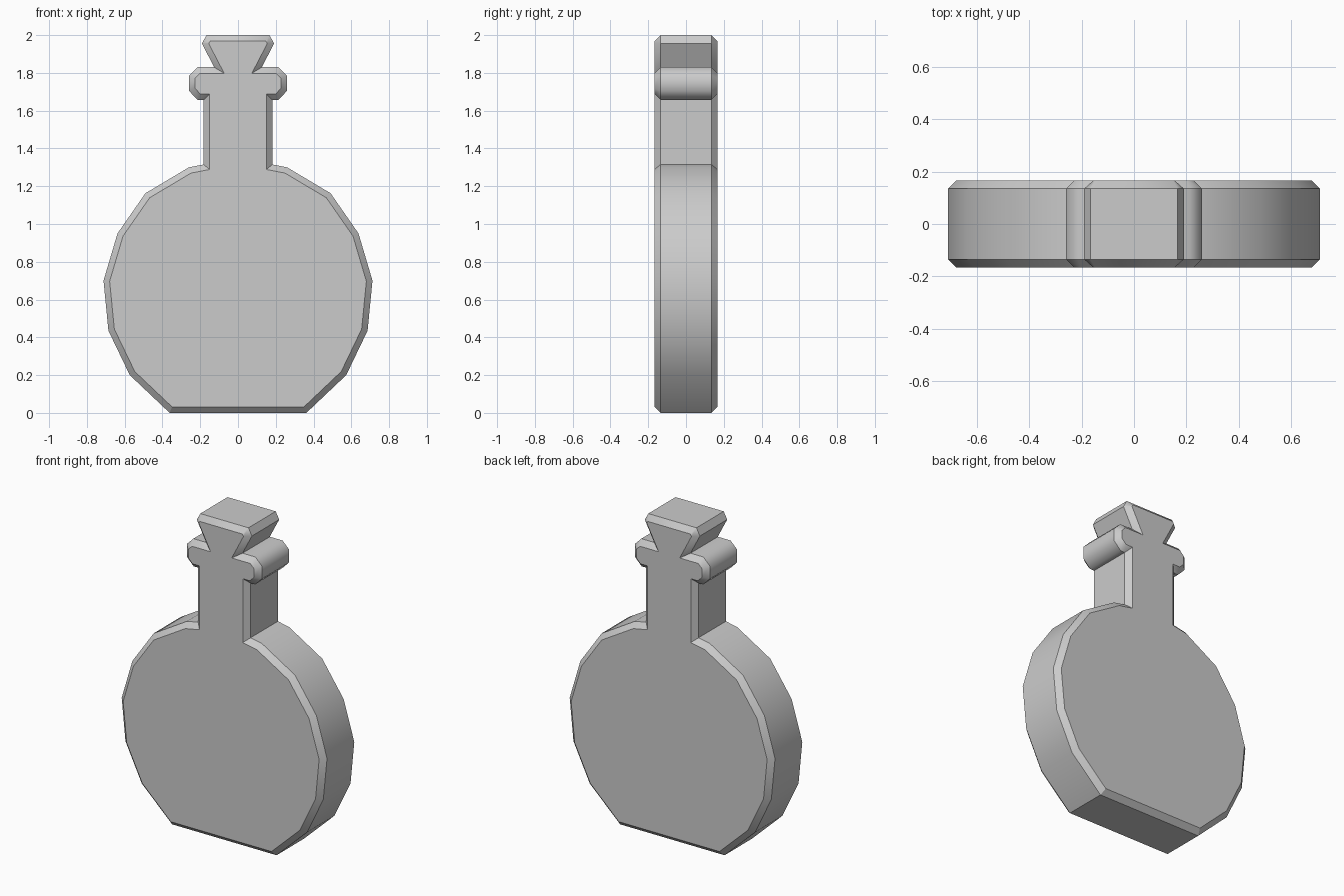
import bpy, bmesh
from mathutils import Vector

if "Cube" in bpy.data.objects:
    bpy.data.objects.remove(bpy.data.objects["Cube"])

HALF_DEPTH = 0.167
BEVEL = 0.032

# Right half of the outline, bottom to top: body, neck, collar, stopper
half = [(0.362, 0.0), (0.573, 0.2), (0.686, 0.435), (0.712, 0.7), (0.638, 0.95),
        (0.49, 1.163), (0.26, 1.3), (0.182, 1.315),
        (0.182, 1.657), (0.213, 1.657), (0.26, 1.705), (0.26, 1.785), (0.215, 1.83),
        (0.126, 1.83), (0.191, 1.955), (0.167, 2.0)]
outline = [Vector(p) for p in half] + [Vector((-x, z)) for x, z in reversed(half)]


def inset(points, d):
    """Offset a counter-clockwise outline inwards with mitred corners."""
    result = []
    for i, p in enumerate(points):
        a = (p - points[i - 1]).normalized()
        b = (points[(i + 1) % len(points)] - p).normalized()
        na, nb = Vector((-a.y, a.x)), Vector((-b.y, b.x))
        result.append(p + (na + nb) * d / (1 + na.dot(nb)))
    return result


# Four rings from front to back: inset face, full wall, inset face
inner = inset(outline, BEVEL)
wall_y = HALF_DEPTH - BEVEL
bm = bmesh.new()
rings = [[bm.verts.new((p.x, y, p.y)) for p in ring]
         for ring, y in ((inner, -HALF_DEPTH), (outline, -wall_y),
                         (outline, wall_y), (inner, HALF_DEPTH))]
n = len(outline)
for r0, r1 in zip(rings, rings[1:]):
    for i in range(n):
        j = (i + 1) % n
        bm.faces.new((r0[i], r0[j], r1[j], r1[i]))
bm.faces.new(rings[0])
bm.faces.new(rings[-1])
bmesh.ops.recalc_face_normals(bm, faces=bm.faces)

# Smooth side walls; bevel rims, hard corners and base edges stay sharp
for f in bm.faces:
    f.smooth = len(f.verts) == 4
for e in bm.edges:
    v0, v1 = e.verts
    is_rim = abs(v0.co.y - v1.co.y) < 1e-5
    at_base = min(v0.co.z, v1.co.z) < 0.01
    e.smooth = not (is_rim or at_base or e.calc_face_angle(0) > 0.9)

mesh = bpy.data.meshes.new("flask")
bm.to_mesh(mesh)
bm.free()
flask = bpy.data.objects.new("flask", mesh)
bpy.context.collection.objects.link(flask)
